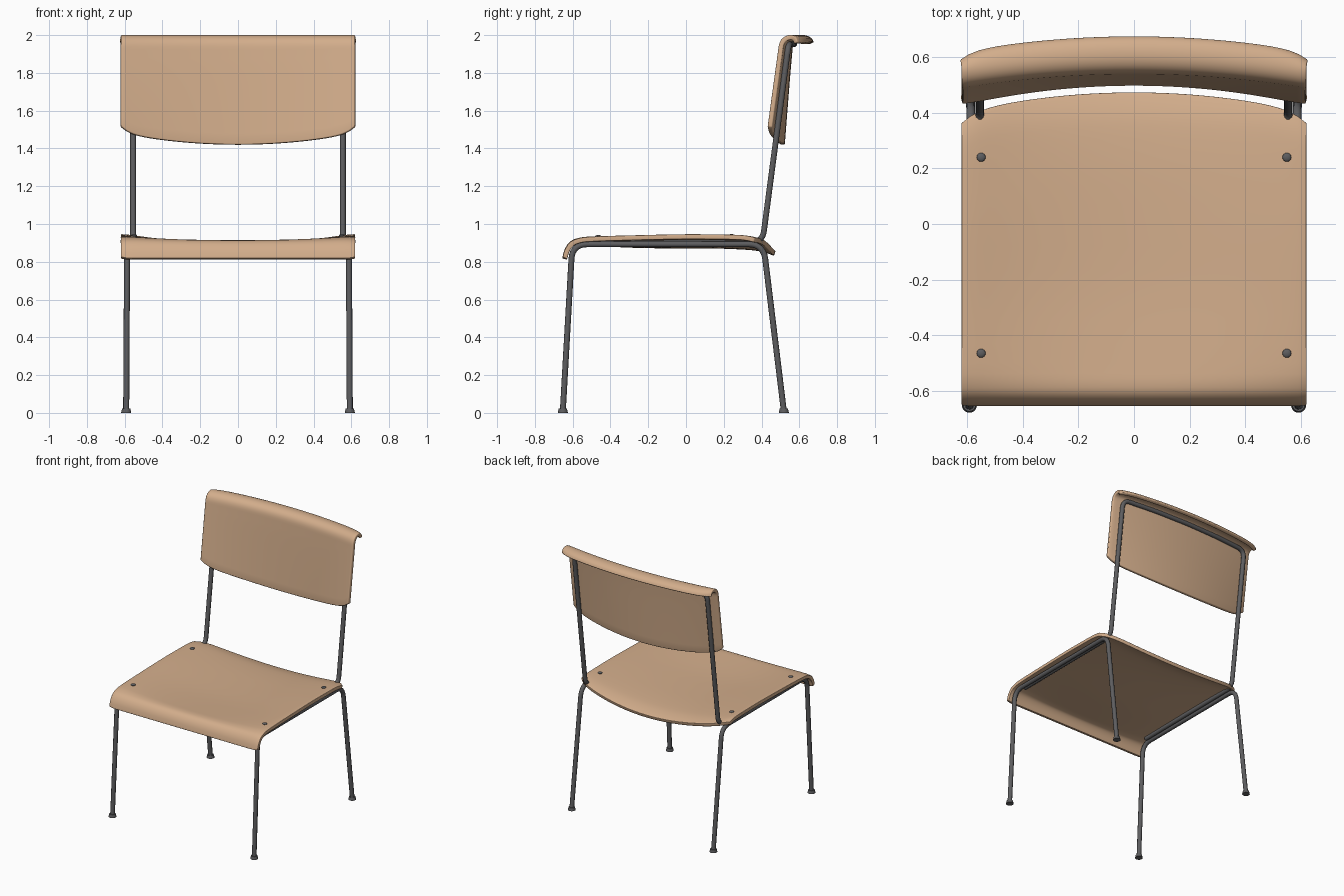
import bpy, math
from mathutils import Vector

cube = bpy.data.objects.get("Cube")
if cube:
    bpy.data.objects.remove(cube, do_unlink=True)


def material(name, color):
    m = bpy.data.materials.new(name)
    m.use_nodes = True
    m.diffuse_color = (*color, 1)
    m.node_tree.nodes["Principled BSDF"].inputs["Base Color"].default_value = (*color, 1)
    return m


WOOD = material("beech_wood", (0.65, 0.42, 0.26))
STEEL = material("dark_steel", (0.11, 0.11, 0.115))
HALF = 0.62      # half width of the plywood panels
TUBE = 0.016     # tube radius


def finish(obj, mat, angle=40):
    obj.data.materials.clear()
    obj.data.materials.append(mat)
    bpy.ops.object.select_all(action='DESELECT')
    obj.select_set(True)
    bpy.context.view_layer.objects.active = obj
    bpy.ops.object.shade_smooth_by_angle(angle=math.radians(angle))


def smooth_rows(rows, steps=3):
    """Catmull-Rom interpolation through the control rows."""
    pts = [Vector(r) for r in rows]
    pts = [2 * pts[0] - pts[1]] + pts + [2 * pts[-1] - pts[-2]]
    out = []
    for a, b, c, d in zip(pts, pts[1:], pts[2:], pts[3:]):
        for k in range(steps):
            t = k / steps
            out.append(b + (c - a) * t / 2 + (2 * a - 5 * b + 4 * c - d) * t * t / 2
                       + (3 * b - a - 3 * c + d) * t ** 3 / 2)
    return out + [pts[-2]]


def panel(name, rows, bend, columns=40):
    """Bent plywood sheet: profile rows (y, z, bow) swept across the width."""
    rows = smooth_rows(rows)
    verts = [bend(r, i / (len(rows) - 1), 2 * j / columns - 1)
             for i, r in enumerate(rows) for j in range(columns + 1)]
    w = columns + 1
    faces = [(i * w + j, i * w + j + 1, (i + 1) * w + j + 1, (i + 1) * w + j)
             for i in range(len(rows) - 1) for j in range(columns)]
    mesh = bpy.data.meshes.new(name)
    mesh.from_pydata(verts, [], faces)
    obj = bpy.data.objects.new(name, mesh)
    bpy.context.collection.objects.link(obj)
    finish(obj, WOOD, 50)
    solid = obj.modifiers.new("thickness", 'SOLIDIFY')
    solid.thickness, solid.offset = 0.026, 0
    bevel = obj.modifiers.new("rounded_edge", 'BEVEL')
    bevel.width, bevel.segments = 0.009, 3
    bevel.limit_method, bevel.angle_limit = 'ANGLE', math.radians(50)


def bend_seat(row, v, s):
    y, z, dip = row
    a = abs(s)
    if y > 0:  # bowed rear edge with rounded corners
        y *= (0.47 - 0.07 * a ** 2 - 0.04 * a ** 12) / 0.47
    z -= dip * (1 - a * a) + 0.006 * a ** 20
    if v == 0:  # rounded corners of the front lip
        z += 0.012 * a ** 30
    return (HALF * s, y, z)


panel("seat", [
    (-0.643, 0.815, 0), (-0.631, 0.86, 0), (-0.607, 0.897, 0.005), (-0.57, 0.916, 0.015),
    (-0.5, 0.926, 0.028), (-0.25, 0.934, 0.048), (0, 0.939, 0.055), (0.2, 0.938, 0.056),
    (0.35, 0.936, 0.062), (0.42, 0.931, 0.07), (0.47, 0.922, 0.078)], bend_seat)


def bend_back(row, v, s):
    y, z, bow = row
    a = abs(s)
    if z < 1.95 and y < 0.55:  # curved lower edge
        lift = (0.06 * a ** 2 + 0.035 * a ** 14) * (1.95 - z) / 0.53
        z += lift
        y += 0.14 * lift
    if y > 0.55:  # rounded corners of the rolled top
        y -= 0.03 * a ** 14 * (y - 0.55) / 0.06
    return (HALF * s, y + bow * (1 - a * a), z)


panel("backrest", [
    (0.43, 1.42, 0.08), (0.455, 1.6, 0.069), (0.483, 1.8, 0.057), (0.497, 1.9, 0.052),
    (0.505, 1.95, 0.05), (0.52, 1.975, 0.05), (0.545, 1.987, 0.052), (0.575, 1.986, 0.055),
    (0.6, 1.975, 0.055), (0.61, 1.957, 0.055)], bend_back)


def fillet(points, radius, steps=7):
    """Round every inner corner of a path."""
    pts = [Vector(p) for p in points]
    out = [pts[0]]
    for a, b, c in zip(pts, pts[1:], pts[2:]):
        p = b + (a - b).normalized() * radius
        q = b + (c - b).normalized() * radius
        for k in range(steps + 1):
            t = k / steps
            out.append(p * (1 - t) ** 2 + 2 * b * t * (1 - t) + q * t * t)
    return out + [pts[-1]]


def tube(name, points, radius):
    curve = bpy.data.curves.new(name, 'CURVE')
    curve.dimensions = '3D'
    curve.bevel_depth, curve.bevel_resolution = TUBE, 3
    curve.use_fill_caps = True
    path = fillet(points, radius)
    spline = curve.splines.new('POLY')
    spline.points.add(len(path) - 1)
    for point, co in zip(spline.points, path):
        point.co = (*co, 1)
    obj = bpy.data.objects.new(name, curve)
    bpy.context.collection.objects.link(obj)
    bpy.ops.object.select_all(action='DESELECT')
    obj.select_set(True)
    bpy.context.view_layer.objects.active = obj
    bpy.ops.object.convert(target='MESH')
    finish(bpy.context.object, STEEL)


# Continuous back frame: seat rails, uprights and crossbar behind the backrest
half = [(0.555, -0.53, 0.9), (0.555, 0.405, 0.904), (0.555, 0.543, 1.95), (0.28, 0.565, 1.952)]
tube("back_frame", half + [(0, 0.573, 1.952)] + [(-x, y, z) for x, y, z in reversed(half)], 0.06)

for side, sx in (("left", 1), ("right", -1)):
    # Front and rear leg in one bent tube
    tube(side + "_leg_frame", [(sx * 0.592, -0.652, 0.01), (sx * 0.587, -0.602, 0.893),
                               (sx * 0.587, 0.41, 0.893), (sx * 0.592, 0.518, 0.01)], 0.08)
    # Feet
    for end, y in (("front", -0.652), ("rear", 0.518)):
        bpy.ops.mesh.primitive_cone_add(vertices=20, radius1=0.027, radius2=0.022, depth=0.022,
                                        location=(sx * 0.592, y, 0.011))
        foot = bpy.context.object
        foot.name = f"{side}_{end}_foot"
        finish(foot, STEEL)
    # Rivets on the seat
    for end, y, z in (("front", -0.465, 0.934), ("rear", 0.24, 0.939)):
        bpy.ops.mesh.primitive_uv_sphere_add(segments=16, ring_count=8, radius=0.016,
                                             location=(sx * 0.55, y, z))
        rivet = bpy.context.object
        rivet.name = f"{side}_{end}_rivet"
        rivet.scale.z = 0.5
        finish(rivet, STEEL)
